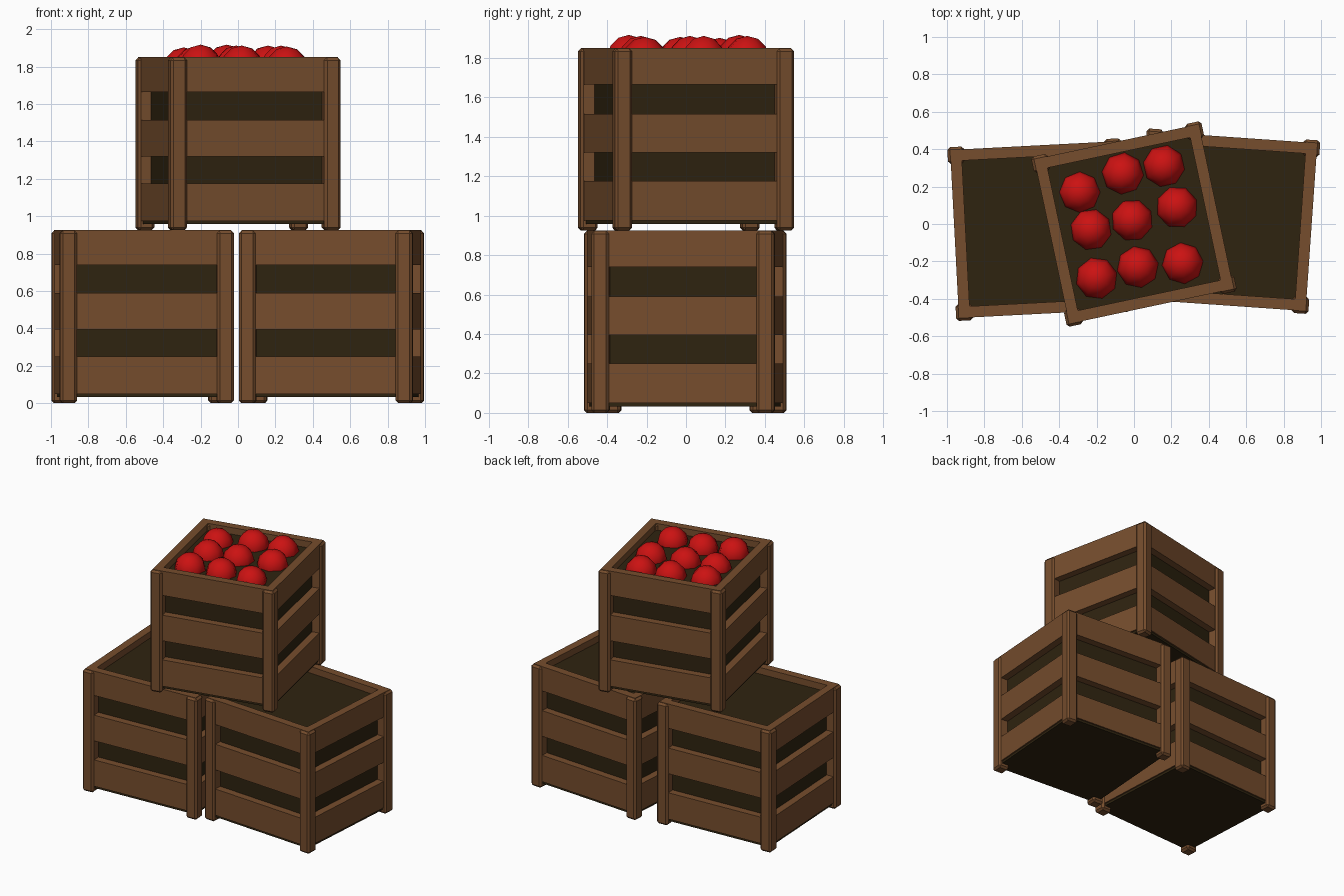
import bpy, bmesh, math
from mathutils import Matrix, Vector

if "Cube" in bpy.data.objects:
    bpy.data.objects.remove(bpy.data.objects["Cube"])


def material(name, rgb):
    m = bpy.data.materials.new(name)
    m.diffuse_color = (*rgb, 1)
    m.use_nodes = True
    m.node_tree.nodes["Principled BSDF"].inputs["Base Color"].default_value = m.diffuse_color
    return m


WOOD = material("brown wood", (0.18, 0.074, 0.026))
DARK = material("dark interior", (0.028, 0.017, 0.005))
RED = material("apple red", (0.60, 0.006, 0.006))


def finish(bm, name, mat, matrix):
    me = bpy.data.meshes.new(name)
    bm.to_mesh(me)
    bm.free()
    me.materials.append(mat)
    ob = bpy.data.objects.new(name, me)
    bpy.context.collection.objects.link(ob)
    ob.matrix_world = matrix
    return ob


def add_box(bm, lo, hi):
    lo, hi = Vector(lo), Vector(hi)
    m = Matrix.Translation((lo + hi) / 2) @ Matrix.Diagonal((*(hi - lo), 1))
    bmesh.ops.create_cube(bm, size=1, matrix=m)


OUT = 0.465                  # half width over the posts
B_OUT, B_IN = 0.45, 0.39     # outer and inner face of the boards
TOP = 0.925


def crate(name, x, y, z, degrees):
    mat = Matrix.Translation((x, y, z)) @ Matrix.Rotation(math.radians(degrees), 4, 'Z')

    # corner posts with chamfered edges
    bm = bmesh.new()
    for sx in (-1, 1):
        for sy in (-1, 1):
            c = OUT - 0.045
            add_box(bm, (sx * c - 0.045, sy * c - 0.045, 0),
                    (sx * c + 0.045, sy * c + 0.045, TOP - 0.003))
    bmesh.ops.bevel(bm, geom=bm.edges[:], offset=0.014, segments=1, affect='EDGES')
    finish(bm, name + "_posts", WOOD, mat)

    # three boards on each side
    bm = bmesh.new()
    for z0, z1 in ((0.05, 0.25), (0.395, 0.59), (0.74, TOP)):
        for s in (-1, 1):
            a, b = sorted((s * B_IN, s * B_OUT))
            add_box(bm, (-B_OUT, a, z0), (B_OUT, b, z1))
            add_box(bm, (a, -B_IN, z0), (b, B_IN, z1))
    finish(bm, name + "_boards", WOOD, mat)

    # dark core, seen through the gaps, from above and from below
    bm = bmesh.new()
    add_box(bm, (-0.395, -0.395, 0.05), (0.395, 0.395, 0.875))
    add_box(bm, (-0.44, -0.44, 0.032), (0.44, 0.44, 0.06))
    finish(bm, name + "_core", DARK, mat)


crate("left_crate", -0.51, -0.03, 0, 3)
crate("right_crate", 0.50, 0.015, 0, -4)
crate("top_crate", 0, 0, 0.925, 12)

# apples in the top crate
APPLES = [(-0.29, 0.17, 1.79), (-0.06, 0.27, 1.805), (0.16, 0.31, 1.80),
          (-0.23, -0.03, 1.795), (-0.01, 0.02, 1.80), (0.23, 0.09, 1.80),
          (-0.20, -0.29, 1.805), (0.02, -0.23, 1.80), (0.26, -0.21, 1.795)]
for i, p in enumerate(APPLES):
    bm = bmesh.new()
    bmesh.ops.create_uvsphere(bm, u_segments=8, v_segments=6, radius=0.112)
    for f in bm.faces:
        f.smooth = True
    finish(bm, f"apple_{i + 1}", RED,
           Matrix.Translation(p) @ Matrix.Rotation(i * 0.7, 4, 'Z'))
